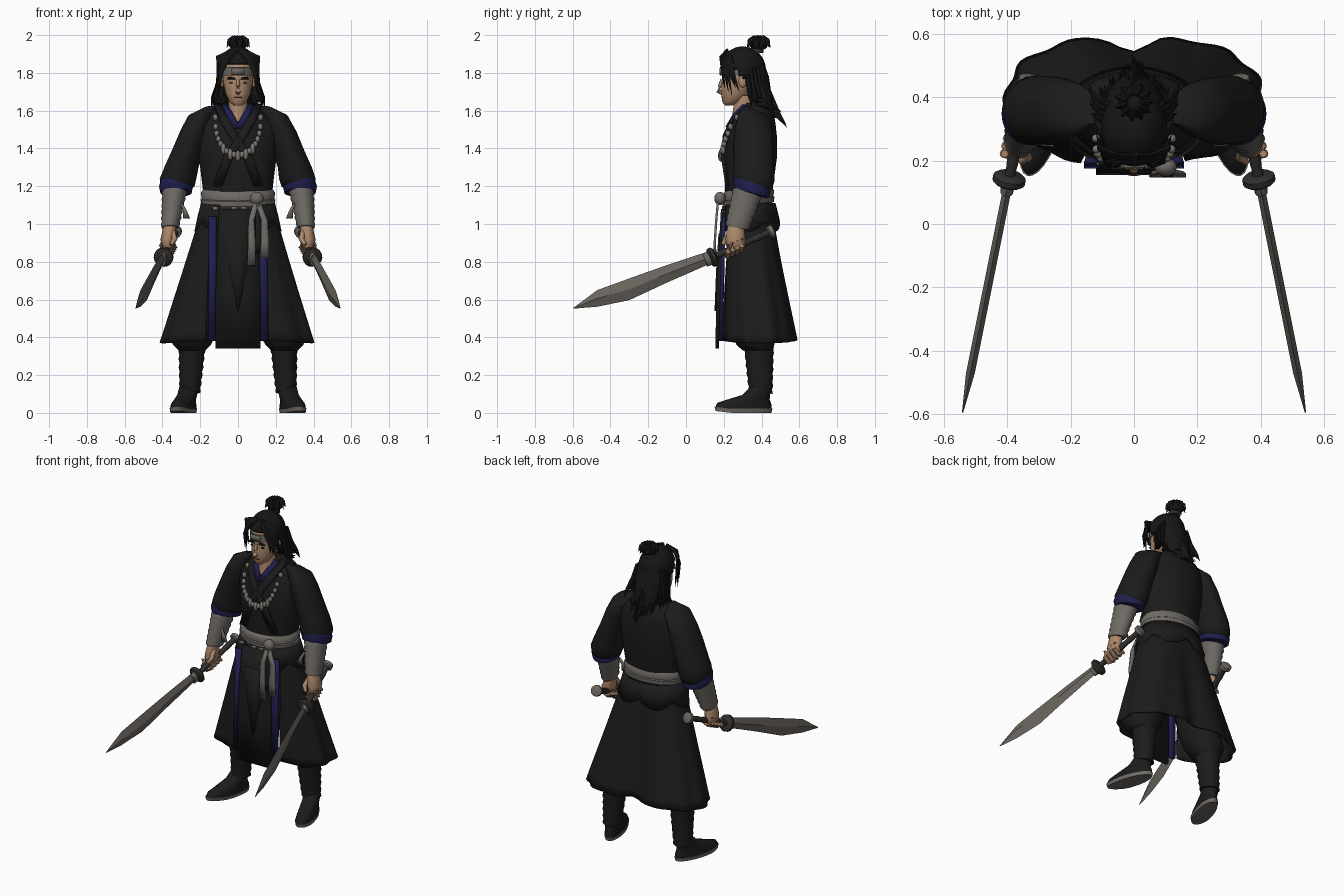
import bpy
import bmesh
import math
import random
from mathutils import Vector, Matrix

random.seed(4)
cube = bpy.data.objects.get("Cube")
if cube:
    bpy.data.objects.remove(cube, do_unlink=True)


def material(name, r, g, b, rough=0.8):
    m = bpy.data.materials.new(name)
    m.use_nodes = True
    m.diffuse_color = (r, g, b, 1)
    shader = m.node_tree.nodes["Principled BSDF"]
    shader.inputs["Base Color"].default_value = (r, g, b, 1)
    shader.inputs["Roughness"].default_value = rough
    return m


CLOTH = material("black_cloth", 0.011, 0.011, 0.011)
HAIR = material("black_hair", 0.008, 0.008, 0.008)
SKIN = material("skin", 0.42, 0.25, 0.15)
BLUE = material("navy_trim", 0.013, 0.013, 0.075)
WRAP = material("grey_wrapping", 0.16, 0.145, 0.13)
BONE = material("bone_beads", 0.2, 0.18, 0.155)
STEEL = material("dull_steel", 0.15, 0.135, 0.115)
GRIP = material("dark_grip", 0.03, 0.028, 0.026)


def finish(name, bm, mat, thick=0, angle=50):
    bmesh.ops.recalc_face_normals(bm, faces=bm.faces)
    mesh = bpy.data.meshes.new(name)
    bm.to_mesh(mesh)
    bm.free()
    mesh.materials.append(mat)
    mesh.shade_smooth()
    mesh.set_sharp_from_angle(angle=math.radians(angle))
    ob = bpy.data.objects.new(name, mesh)
    bpy.context.scene.collection.objects.link(ob)
    if thick:
        mod = ob.modifiers.new("thickness", 'SOLIDIFY')
        mod.thickness, mod.offset = thick, 0
    return ob


def grid(name, rows, mat, closed=False, thick=0, angle=50):
    """Skin a list of point rows; closed rows become a capped loft."""
    bm = bmesh.new()
    vs = [[bm.verts.new(p) for p in row] for row in rows]
    n = len(vs[0])
    for a, b in zip(vs, vs[1:]):
        for j in range(n if closed else n - 1):
            k = (j + 1) % n
            bm.faces.new((a[j], a[k], b[k], b[j]))
    if closed:
        bm.faces.new(vs[0])
        bm.faces.new(vs[-1])
    return finish(name, bm, mat, thick, angle)


def ring(x, y, z, rx, ry, n=24, tilt=0, fold=0):
    out = []
    for i in range(n):
        a = math.tau * i / n
        f = 1 + fold * math.sin(5 * a + 60 * z)
        out.append((x + rx * f * math.cos(a), y + ry * f * math.sin(a), z - tilt * math.sin(a)))
    return out


def loft(name, rings, mat, **kw):
    return grid(name, [ring(*r, **kw) for r in rings], mat, closed=True)


def tube(name, path, radii, mat, flat=1, n=8):
    pts = [Vector(p) for p in path]
    rows = []
    for i, p in enumerate(pts):
        d = pts[min(i + 1, len(pts) - 1)] - pts[max(i - 1, 0)]
        q = d.to_track_quat('Z', 'X')
        rows.append([p + q @ Vector((radii[i] * math.cos(math.tau * j / n),
                                     radii[i] * flat * math.sin(math.tau * j / n), 0)) for j in range(n)])
    return grid(name, rows, mat, closed=True)


def ball(name, c, r, mat, seg=16, keep=None, thick=0):
    bm = bmesh.new()
    bmesh.ops.create_uvsphere(bm, u_segments=seg, v_segments=seg * 3 // 4, radius=1,
                              matrix=Matrix.Translation(c) @ Matrix.Diagonal((*r, 1)))
    if keep:
        cut = [f for f in bm.faces if not keep(f.calc_center_median())]
        bmesh.ops.delete(bm, geom=cut, context='FACES')
    return finish(name, bm, mat, thick)


def strip(name, pts, widths, mat, thick=0.01):
    rows = [[(x + k * w, y, z) for k in (-1, 0, 1)] for (x, y, z), w in zip(pts, widths)]
    return grid(name, rows, mat, thick=thick)


# Torso: height, half width, centre depth, half depth
TORSO = [(1.04, .185, .33, .125), (1.14, .18, .33, .122), (1.23, .19, .335, .13), (1.35, .205, .34, .14),
         (1.45, .215, .345, .137), (1.53, .205, .355, .12), (1.58, .165, .365, .1), (1.62, .105, .365, .08),
         (1.64, .07, .365, .06)]
loft("robe_torso", [(0, cy, z, rx, ry) for z, rx, cy, ry in TORSO], CLOTH, n=32, fold=.01)


def front(x, z):
    """Depth of the chest surface at a point."""
    for a, b in zip(TORSO, TORSO[1:]):
        if z <= b[0]:
            t = (z - a[0]) / (b[0] - a[0])
            rx, cy, ry = (a[i] + t * (b[i] - a[i]) for i in (1, 2, 3))
            return cy - ry * math.sqrt(max(0.05, 1 - (x / rx) ** 2))
    return .29


# Neck, collar and lapels
loft("neck", [(0, .3, 1.5, .045, .06), (0, .3, 1.58, .05, .055), (0, .315, 1.68, .052, .055)], SKIN)
for s, side in ((1, "left"), (-1, "right")):
    for part, w, mat, out, pts in (
            ("inner_collar", .018, BLUE, .012, [(.068, 1.63), (.045, 1.58), (.005, 1.51)]),
            ("lapel", .026, CLOTH, .012, [(.1, 1.63), (.07, 1.55), (.025, 1.47), (-.05, 1.36), (-.11, 1.2)])):
        strip(side + "_" + part, [(s * x, front(x, z) - out, z) for x, z in pts], [w] * len(pts), mat, .018)

# Bead necklace with longer teeth near the bottom
for i in range(19):
    a = math.pi * (i / 18 - .5)
    x, z = .12 * math.sin(a), 1.57 - .2 * math.cos(a) ** .8
    tooth = .03 if abs(i - 9) < 5 and i % 2 else .017
    ball("necklace_bead", (x, front(x, z) - .018, z - tooth / 3), (.014, .014, tooth), BONE, 10)

# Waist: sash, thin belt, buckles, short overskirt and knot
loft("waist_sash", [(0, .33, z, .195 + e, .135 + e) for z, e in
     ((1.1, -.01), (1.105, 0), (1.13, .003), (1.135, -.003), (1.165, .002), (1.185, -.012))],
     WRAP, n=32, tilt=-.012)
loft("thin_belt", [(0, .33, z, .197, .137) for z in (1.07, 1.095)], GRIP, n=32)
for x in (-.12, -.02, .03):
    strip("belt_buckle", [(x, .2 - .14 * .9 + .125 + .15 * abs(x) - .006, z) for z in (1.072, 1.092)], [.015] * 2, WRAP, .012)
grid("overskirt", [[(r * math.sin(a), .335 - r * .7 * math.cos(a), z - d * abs(math.sin(3 * a)))
                    for a in (math.tau * i / 48 + .5 * (1 - i / 24) for i in range(49))]
                   for z, r, d in ((1.11, .19, 0), (1.06, .208, .02), (1.01, .225, .05))], CLOTH, thick=.012)
ball("sash_knot", (.1, .18, 1.135), (.035, .03, .035), WRAP)
for x, end, w in ((.07, .78, .022), (.105, .85, .018), (.14, .82, .024)):
    strip("sash_tail", [(.1, .17, 1.13), (x, .16, 1.02), (x + .003, .152, .9), (x, .155, end)],
          [.014, w * .7, w * .9, w], CLOTH if w == .018 else WRAP, .012)

# Long open skirt with a crease down the back
rows = []
for i in range(15):
    t = i / 14
    rx, ry, cy = .19 + .21 * t, .125 + .075 * t, .33 + .06 * t
    a0 = math.asin(.14 / rx)
    row = []
    for j in range(73):
        a = a0 + (math.tau - 2 * a0) * j / 72
        sx, sy = (math.copysign(abs(v) ** .85, v) for v in (math.sin(a), -math.cos(a)))
        f = 1 + .025 * t * math.sin(11 * a)
        x = rx * sx * f
        y = cy + ry * sy * f
        if sy > 0:
            y -= .05 * t * math.exp(-(x / .07) ** 2)
        row.append((x, y, 1.06 - .67 * t - .02 * t * abs(sx)))
    rows.append(row)
grid("long_skirt", rows, CLOTH, thick=.012)
strip("front_panel", [(0, .195, 1.08), (0, .185, .9), (0, .172, .65), (0, .165, .34)],
      [.1, .11, .118, .12], CLOTH, .02)
strip("front_pleat", [(0, .178, .95), (0, .165, .75), (0, .157, .54)], [.075, .045, .004], CLOTH, .012)

# Head
loft("head", [(0, .225, 1.628, .022, .02), (0, .243, 1.645, .045, .05), (0, .265, 1.69, .066, .079),
              (0, .28, 1.735, .076, .092), (0, .287, 1.775, .081, .097), (0, .29, 1.83, .082, .102),
              (0, .3, 1.89, .06, .075)], SKIN)
tube("nose", [(0, .19, 1.765), (0, .18, 1.73), (0, .173, 1.703), (0, .192, 1.692)], [.008, .011, .015, .01], SKIN)
strip("mouth", [(0, .191, 1.668), (0, .191, 1.672)], [.02, .02], GRIP, .008)
loft("headband", [(0, .289, z, .087, .108) for z in (1.785, 1.83)], WRAP)
strip("headband_plate", [(0, .181, z) for z in (1.79, 1.827)], [.035] * 2, STEEL, .009)

# Hair cap cut away over the face and ears
ball("hair_cap", (0, .3, 1.815), (.1, .118, .12), HAIR, 32, thick=.01,
     keep=lambda c: c.z > 1.845 or (c.z > 1.7 and c.y > .25 + max(0, 1.83 - c.z) * .9))
loft("back_hair", [(0, .35, 1.86, .075, .06), (0, .37, 1.78, .09, .065), (0, .39, 1.7, .09, .06),
                   (0, .42, 1.63, .075, .045), (0, .455, 1.56, .045, .025)], HAIR, fold=.06)
for i in range(34):
    u = -1 + 2 * ((i * 7) % 34) / 33
    top = 1.76 + random.uniform(0, .12)
    end = 1.5 + .12 * abs(u) + random.uniform(0, .09)
    back = .54 - .09 * abs(u) - (end - 1.5) * .3
    tube("back_strand", [(.07 * u, .38 - .04 * abs(u), top), (.095 * u, .425 - .06 * abs(u), 1.72),
                         (.115 * u, back - .05, (end + 1.7) / 2 - .02), (.135 * u, back, end)],
         [.012, .02, .016, .001], HAIR, .6, 6)

# Top knot with a tie and loose spikes
ball("top_knot", (0, .385, 1.955), (.05, .05, .038), HAIR)
loft("knot_tie", [(0, .375, z, .035, .035) for z in (1.905, 1.93)], GRIP)
for i in range(11):
    a = math.tau * i / 11
    d = Vector((math.cos(a), math.sin(a), 0))
    c = Vector((0, .385, 1.94))
    tube("knot_spike", [c + d * .02 + Vector((0, 0, .05)), c + d * .047 + Vector((0, 0, .03)),
                        c + d * .062 + Vector((0, 0, -.005))], [.012, .014, .001], HAIR, .7, 6)

# Feet profile: height, shift forward, half width, half length
FOOT = [(.022, .1, .054, .155), (.045, .095, .053, .15), (.07, .07, .05, .115), (.095, .03, .05, .075),
        (.14, 0, .05, .058)]

for s, side in ((1, "left_"), (-1, "right_")):
    def part(name, rings, mat, **kw):
        return loft(side + name, [(s * r[0], *r[1:]) for r in rings], mat, **kw)

    def at(*pts):
        return [(s * x, y, z) for x, y, z in pts]

    # Face details and front locks
    ball(side + "ear", (s * .084, .3, 1.755), (.012, .022, .032), SKIN, 12)
    strip(side + "eye", at((.033, .201, 1.744), (.033, .2, 1.752)), [.014] * 2, GRIP, .008)
    strip(side + "eyebrow", at((.036, .196, 1.767), (.036, .194, 1.776)), [.022, .018], HAIR, .009)
    for k in range(5):
        e = .012 * k
        tube(side + "front_lock", at((.01 + e, .22, 1.92 - e / 3), (.055 + e, .187 + e, 1.88),
                                     (.088 + e / 3, .195 + e, 1.81), (.095 + e / 2, .205 + e * 1.6, 1.72 - .02 * (k % 3))),
             [.012, .018, .014, .001], HAIR, .6, 6)
    for k in range(4):
        tube(side + "side_lock", at((.085, .32 + .02 * k, 1.83), (.105, .33 + .02 * k, 1.74),
                                    (.115 + .006 * k, .34 + .025 * k, 1.67), (.135 + .006 * (k % 2), .35 + .03 * k, 1.62 + .02 * (k % 3))),
             [.012, .017, .013, .001], HAIR, .7, 6)

    # Sleeve, cuff and bound forearm
    part("sleeve", [(.14, .365, 1.605, .05, .05), (.195, .362, 1.57, .07, .085), (.23, .36, 1.49, .078, .1),
                    (.262, .358, 1.4, .083, .108), (.3, .362, 1.3, .09, .108), (.316, .358, 1.24, .097, .108),
                    (.32, .352, 1.2, .09, .1), (.325, .35, 1.185, .07, .08)], CLOTH, tilt=.02, fold=.02)
    part("cuff", [(.328, .348, z, r, r + .01) for z, r in ((1.225, .082), (1.2, .09), (1.165, .083), (1.16, .06))],
         BLUE, tilt=.022)
    wraps = []
    for i in range(13):
        t = i / 12
        r = .064 - .02 * t + (.005 if i % 2 else 0)
        wraps.append((.335 + .025 * t, .33 - .06 * t, 1.18 - .2 * t, r, r + .014))
    part("forearm_wrap", wraps, WRAP, tilt=.012)
    strip(side + "wrist_tassel", at((.3, .26, 1.11), (.28, .25, 1.07), (.272, .25, 1.03)), [.006, .01, .018], WRAP)

    # Sword: everything runs along one slanted line
    def on_line(y, z=None):
        return (s * (.4 - .2 * (y - .11)), y, .763 + .4375 * y if z is None else z)

    blade = []
    for y, top, low in ((.14, .862, .795), (-.1, .783, .69), (-.3, .712, .597), (-.47, .65, .562), (-.595, .557, .552)):
        mid, h = (top + low) / 2, .014 if y > -.5 else .002
        x = on_line(y)[0]
        blade.append([(x, y, top), (x + h, y, mid), (x, y, low), (x - h, y, mid)])
    grid(side + "blade", blade, STEEL, closed=True, angle=20)
    tube(side + "grip", [on_line(.14 + .03 * i) for i in range(11)], [.019 - .003 * (i % 2) for i in range(11)], GRIP, n=12)
    tube(side + "guard", [on_line(y) for y in (.125, .132, .148, .155)], [.042, .052, .052, .042], GRIP, n=16)
    tube(side + "guard_collar", [on_line(y) for y in (.1, .13)], [.034, .038], STEEL, .6, 12)
    tube(side + "pommel", [on_line(y) for y in (.435, .44, .46, .465)], [.025, .034, .034, .025], STEEL, n=16)

    # Fist around the grip
    part("hand", [(.36, .265, .995, .035, .042), (.365, .262, .96, .036, .048), (.372, .262, .92, .038, .052),
                  (.372, .262, .885, .034, .05), (.37, .262, .865, .02, .035)], SKIN, n=16)
    for k in range(4):
        gx, gy, gz = on_line(.222 + .024 * k)
        tube(side + "finger", [(gx + s * .03, gy, gz + .03), (gx + s * .034, gy, gz - .01), (gx, gy - .004, gz - .03),
                               (gx - s * .032, gy, gz - .01), (gx - s * .026, gy, gz + .015)],
             [.012, .014, .014, .013, .009], SKIN)
    tube(side + "thumb", at((.345, .24, .96), (.335, .21, .92), (.355, .195, .89)), [.015, .015, .01], SKIN)

    # Navy hanging bands beside the front panel
    strip(side + "navy_band", at((.135, .2, 1.04), (.135, .192, .7), (.138, .185, .38)), [.02] * 3, BLUE, .02)

    # Baggy trousers, bound shin and boot
    part("trouser_leg", [(.1, .34, .95, .085, .1), (.15, .345, .7, .11, .11), (.21, .355, .5, .13, .12),
                         (.24, .36, .41, .122, .115), (.245, .37, .36, .1, .1), (.245, .38, .33, .07, .08)],
         CLOTH, fold=.03)
    shin = []
    for i in range(12):
        t = i / 11
        r = .068 - .016 * t + (.005 if i % 2 else 0)
        shin.append((.243 + .012 * t, .385 + .01 * t, .35 - .24 * t, r, r + .008))
    part("shin_wrap", shin, CLOTH, tilt=.01)
    turn = Matrix.Translation((s * .26, .4, 0)) @ Matrix.Rotation(s * .3, 4, 'Z')
    for name, mat, prof in (("boot", CLOTH, FOOT),
                            ("boot_sole", WRAP, [(0, .1, .054, .155), (.022, .1, .058, .16)])):
        ob = loft(side + name, [(0, -f, z, w, l) for z, f, w, l in prof], mat)
        ob.data.transform(turn)
        for v in ob.data.vertices:  # lift the toe slightly
            v.co.z += max(0, .24 - v.co.y) * .12
